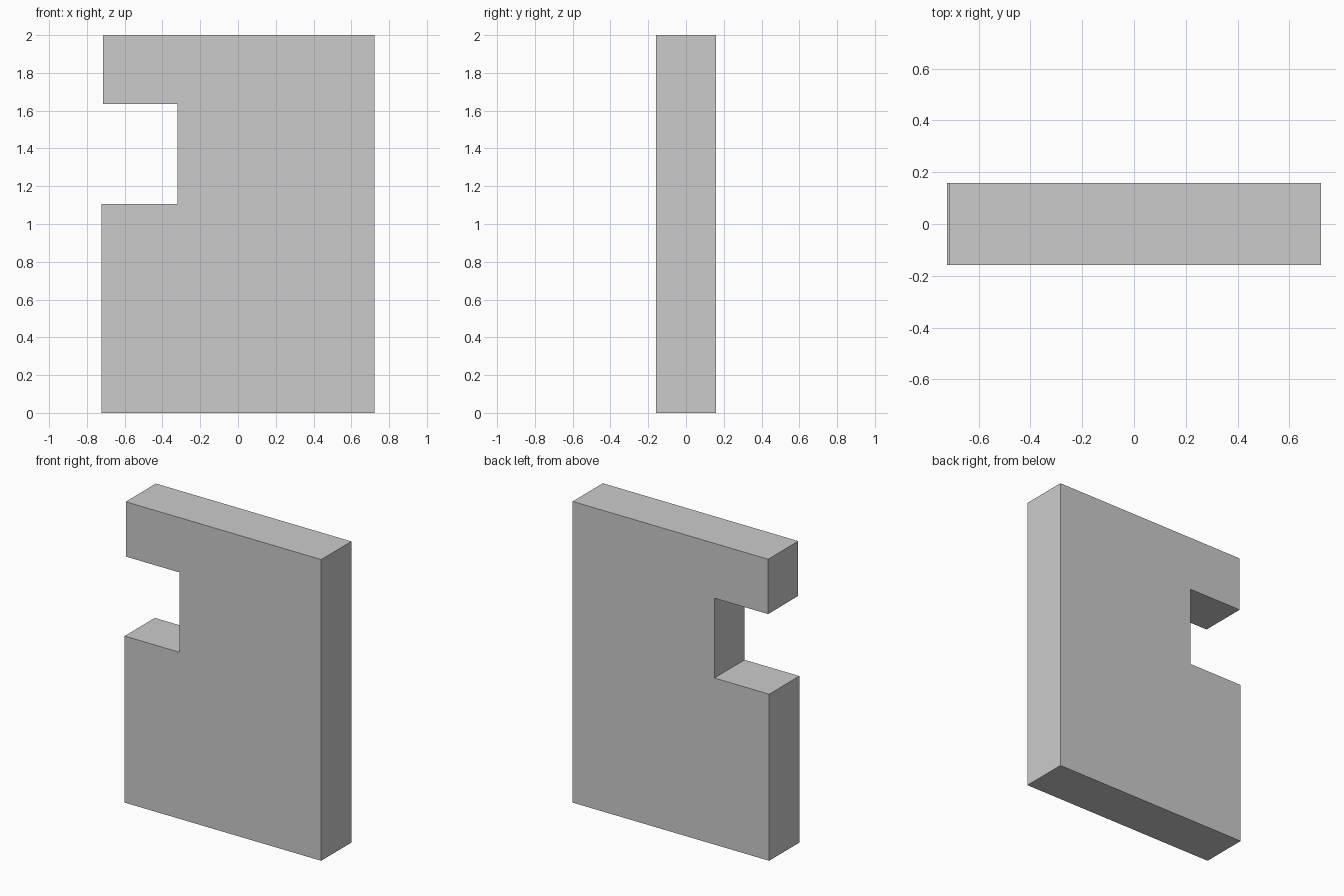
import bpy, bmesh

if "Cube" in bpy.data.objects:
    bpy.data.objects.remove(bpy.data.objects["Cube"])

HALF_DEPTH = 0.158

# Side-notched slab outline in x, z (upper arm is slightly shorter)
profile = [(-0.722, 0), (0.722, 0), (0.722, 2), (-0.714, 2),
           (-0.714, 1.636), (-0.32, 1.636), (-0.32, 1.106), (-0.722, 1.106)]

# Extrude the outline through the thickness
bm = bmesh.new()
face = bm.faces.new([bm.verts.new((x, -HALF_DEPTH, z)) for x, z in profile])
extruded = bmesh.ops.extrude_face_region(bm, geom=[face])["geom"]
verts = [g for g in extruded if isinstance(g, bmesh.types.BMVert)]
bmesh.ops.translate(bm, verts=verts, vec=(0, 2 * HALF_DEPTH, 0))
bmesh.ops.recalc_face_normals(bm, faces=bm.faces[:])

mesh = bpy.data.meshes.new("notched_slab")
bm.to_mesh(mesh)
bm.free()
slab = bpy.data.objects.new("notched_slab", mesh)
bpy.context.collection.objects.link(slab)
